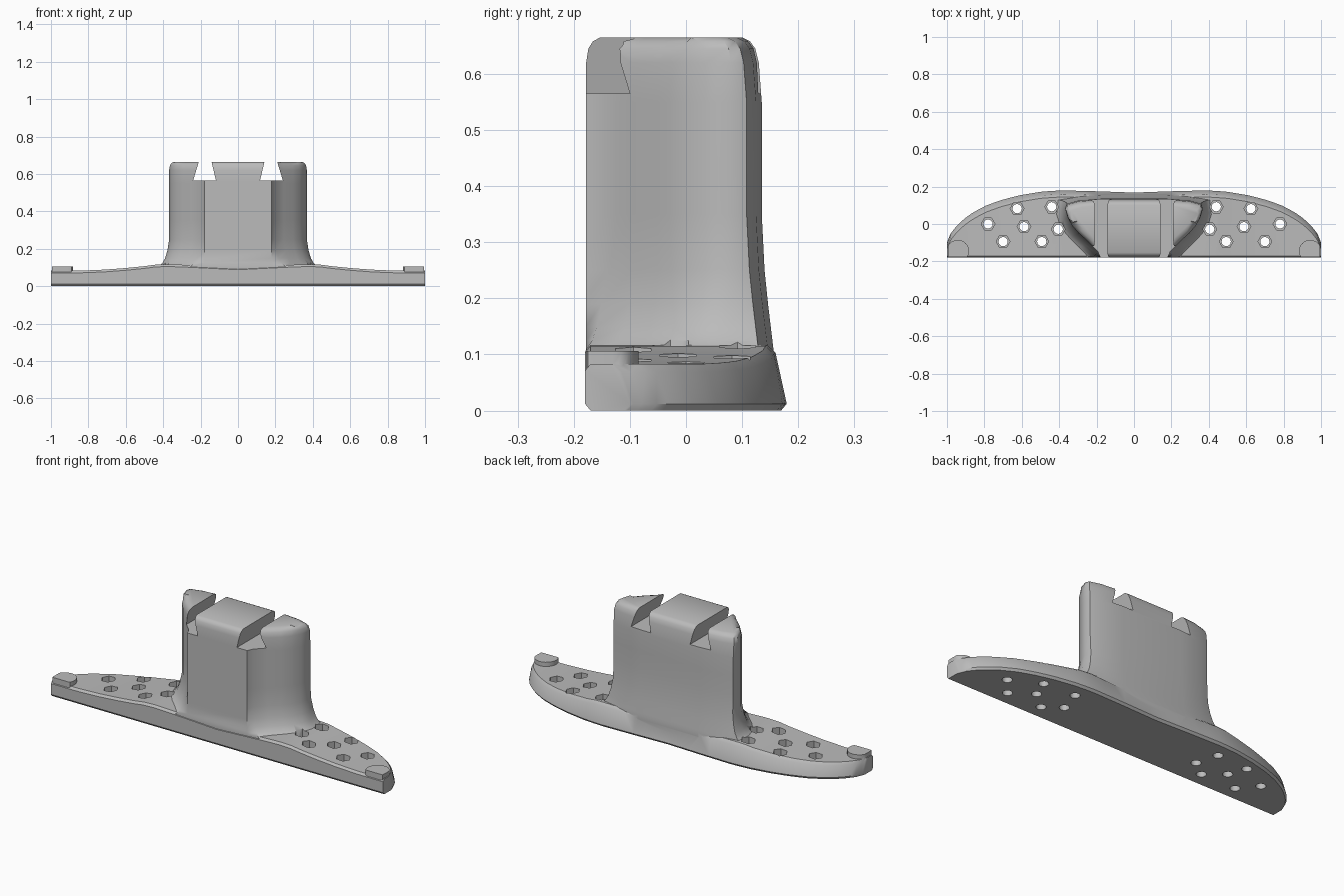
import bpy, bmesh, math
from mathutils import Vector

cube = bpy.data.objects.get("Cube")
if cube:
    bpy.data.objects.remove(cube, do_unlink=True)

grey = bpy.data.materials.new("plain grey")
grey.use_nodes = True
grey.diffuse_color = (0.5, 0.5, 0.5, 1)
grey.node_tree.nodes["Principled BSDF"].inputs["Base Color"].default_value = (0.5, 0.5, 0.5, 1)

FRONT = -0.18


def lerp_keys(keys, t):
    for (a, va), (b, vb) in zip(keys, keys[1:]):
        if t <= b:
            return va + (vb - va) * max(0, (t - a) / (b - a))
    return keys[-1][1]


def loft(name, rings):
    """Skin closed rings of equal length and cap both ends."""
    bm = bmesh.new()
    rows = [[bm.verts.new(p) for p in ring] for ring in rings]
    n = len(rows[0])
    for r, s in zip(rows, rows[1:]):
        for i in range(n):
            j = (i + 1) % n
            bm.faces.new((r[i], r[j], s[j], s[i]))
    bm.faces.new(rows[0])
    bm.faces.new(rows[-1])
    bmesh.ops.recalc_face_normals(bm, faces=bm.faces)
    mesh = bpy.data.meshes.new(name)
    bm.to_mesh(mesh)
    bm.free()
    mesh.materials.append(grey)
    obj = bpy.data.objects.new(name, mesh)
    bpy.context.collection.objects.link(obj)
    return obj


def prism(name, x, y, r, z0, z1, sides):
    ring = [(x + r * math.cos(math.tau * i / sides), y + r * math.sin(math.tau * i / sides))
            for i in range(sides)]
    return loft(name, [[(px, py, z) for px, py in ring] for z in (z0, z1)])


def combine(target, other, operation):
    bpy.context.view_layer.objects.active = target
    mod = target.modifiers.new("cut", 'BOOLEAN')
    mod.operation = operation
    mod.solver = 'EXACT'
    mod.object = other
    bpy.ops.object.modifier_apply(modifier=mod.name)
    bpy.data.objects.remove(other, do_unlink=True)


# Wing plate: straight front, curved back, rising toward the column
back_keys = [(0, .168), (.2, .175), (.4, .18), (.5, .172), (.62, .152), (.72, .125), (.8, .095),
             (.88, .05), (.94, 0), (.98, -.05), (1, -.1)]
height_keys = [(0, .1), (.3, .115), (.42, .118), (.5, .107), (.6, .097), (.72, .088), (.85, .083), (1, .083)]
sections = []
STEPS = 48
for i in range(STEPS + 1):
    x = math.sin(math.pi * (i / STEPS - 0.5))
    yb, h = lerp_keys(back_keys, abs(x)), lerp_keys(height_keys, abs(x))
    outline = [(FRONT + .01, 0), (FRONT, .012), (FRONT, h - .012), (FRONT + .01, h),
               (yb - .035, h), (yb - .02, h - .014), (yb, .012), (yb - .01, 0)]
    sections.append([(x, y, z) for y, z in outline])
body = loft("wing_plate_and_column", sections)

# Column: concave flanks that spread out into the plate
half = [(.18, FRONT + .002), (.195, -.145), (.245, -.095), (.295, -.05), (.33, -.01),
        (.355, .035), (.368, .08), (.36, .108), (.3, .125), (.18, .135)]
flare_keys = [(.03, .1), (.09, .09), (.11, .065), (.125, .045), (.15, .027), (.19, .012), (.25, 0), (.7, 0)]
lean_keys = [(.03, .02), (.1, .022), (.2, .01), (.3, 0), (.55, 0), (.63, -.006), (.67, -.01)]
levels = [(.03, 0), (.09, 0), (.11, 0), (.125, 0), (.15, 0), (.19, 0), (.25, 0), (.35, 0), (.45, 0),
          (.55, 0), (.62, 0), (.645, .004), (.658, .012), (.665, .025)]
rings = []
for z, inset in levels:
    flare, lean = lerp_keys(flare_keys, z), lerp_keys(lean_keys, z)
    right = []
    for i, (x, y) in enumerate(half):
        if 0 < i < 8:
            x += flare * .8
            y -= flare * .5 * (y < .1)
        if y > .1:
            y += lean
        x -= inset * (x > .2)
        y += inset if y < 0 else -inset
        right.append((x, max(y, FRONT + .002), z))
    rings.append(right + [(-x, y, z) for x, y, z in reversed(right)])
combine(body, loft("column", rings), 'UNION')

# Raised bosses on the wing tips, trimmed flush with the front
for side in (1, -1):
    boss = prism("tip_boss", side * .942, -.145, .06, .03, .106, 24)
    for v in boss.data.vertices:
        v.co.y = max(v.co.y, FRONT + .003)
        v.co.x = max(-.995, min(.995, v.co.x))
    combine(body, boss, 'UNION')

# Dovetail slots through the column top
for side in (1, -1):
    slot = [(.118, .565), (.24, .565), (.205, .68), (.145, .68)]
    cutter = loft("slot_cutter", [[(side * x, y, z) for x, z in slot] for y in (-.4, .4)])
    combine(body, cutter, 'DIFFERENCE')

# Seven screw holes with hexagonal pockets on each wing
holes = [(.44, .092), (.625, .082), (.405, -.028), (.588, -.014), (.78, 0), (.493, -.094), (.7, -.094)]
for side in (1, -1):
    for x, y in holes:
        combine(body, prism("pocket_cutter", side * x, y, .037, .04, .3, 6), 'DIFFERENCE')
        combine(body, prism("hole_cutter", side * x, y, .025, -.1, .1, 12), 'DIFFERENCE')

# Smooth shading with crisp edges
bpy.ops.object.select_all(action='DESELECT')
body.select_set(True)
bpy.context.view_layer.objects.active = body
bpy.ops.object.shade_smooth_by_angle(angle=math.radians(35))
